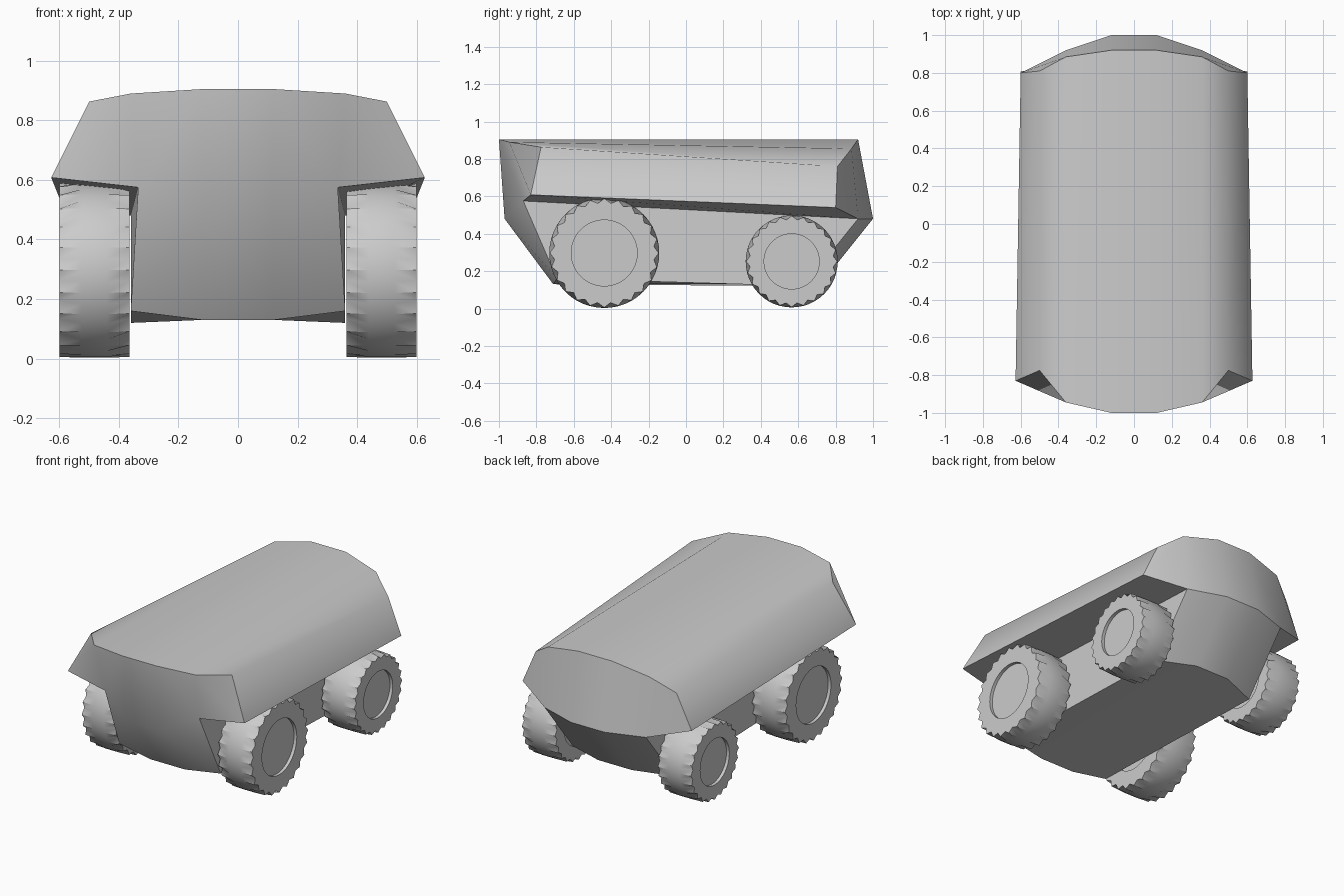
import bpy, bmesh, math

if "Cube" in bpy.data.objects:
    bpy.data.objects.remove(bpy.data.objects["Cube"])


def make_object(name, bm, angle):
    bmesh.ops.recalc_face_normals(bm, faces=bm.faces[:])
    mesh = bpy.data.meshes.new(name)
    bm.to_mesh(mesh)
    bm.free()
    obj = bpy.data.objects.new(name, mesh)
    bpy.context.collection.objects.link(obj)
    bpy.ops.object.select_all(action='DESELECT')
    obj.select_set(True)
    bpy.context.view_layer.objects.active = obj
    bpy.ops.object.shade_smooth_by_angle(angle=math.radians(angle))
    return obj


# Hull: matching half sections at the nose and tail, from roof centre to belly
# order: roof, roof, roof edge, fender lip, fender root, belly corner, belly
NOSE = [(0.12, -1.0, 0.905), (0.36, -0.945, 0.89), (0.5, -0.775, 0.863),
        (0.627, -0.83, 0.608), (0.335, -0.87, 0.575),
        (0.36, -0.69, 0.16), (0.12, -0.71, 0.13)]
TAIL = [(0.12, 0.92, 0.905), (0.36, 0.885, 0.855), (0.5, 0.81, 0.76),
        (0.6, 0.80, 0.54), (0.36, 0.92, 0.48),
        (0.36, 0.63, 0.12), (0.12, 0.72, 0.13)]


def mirrored_loop(bm, half):
    right = [bm.verts.new(p) for p in half]
    left = [bm.verts.new((-x, y, z)) for x, y, z in half]
    return right, left


def build_hull():
    bm = bmesh.new()
    ends = [(mirrored_loop(bm, NOSE), -0.97), (mirrored_loop(bm, TAIL), 1.0)]
    # Nose and tail panels bulge around a mid-height pair of points
    for sides, y in ends:
        mids = [bm.verts.new((sx * 0.12, y, 0.48)) for sx in (1, -1)]
        for s, m in zip(sides, mids):
            bm.faces.new((s[0], s[1], s[4], m))
            bm.faces.new((s[1], s[2], s[3], s[4]))
            bm.faces.new((m, s[4], s[5], s[6]))
        r, l = sides
        bm.faces.new((r[0], mids[0], mids[1], l[0]))
        bm.faces.new((mids[0], r[6], l[6], mids[1]))
    # Long panels: roof, sides, fender undersides and belly
    a = ends[0][0][0] + ends[0][0][1][::-1]
    b = ends[1][0][0] + ends[1][0][1][::-1]
    for i in range(len(a)):
        j = (i + 1) % len(a)
        bm.faces.new((a[i], a[j], b[j], b[i]))
    make_object("hull", bm, 42)


# Wheel: lathed tyre with notched shoulders and a recessed hub
def build_wheel(name, side, y, z, radius, lugs=24):
    inner, outer = 0.365, 0.6
    hub = radius * 0.6
    # (x, radius, notched radius)
    profile = [(outer - 0.02, hub, hub), (outer, hub, hub),
               (outer, radius * 0.99, radius * 0.91),
               (outer - 0.075, radius, radius),
               (inner + 0.075, radius, radius),
               (inner, radius * 0.99, radius * 0.91),
               (inner, hub, hub), (inner + 0.02, hub, hub)]
    bm = bmesh.new()
    n = lugs * 2
    rings = []
    for x, r_high, r_low in profile:
        ring = []
        for k in range(n):
            r = r_low if k % 2 else r_high
            t = 2 * math.pi * k / n
            ring.append(bm.verts.new((side * x, y + r * math.sin(t), z + r * math.cos(t))))
        rings.append(ring)
    for p, q in zip(rings, rings[1:]):
        for k in range(n):
            m = (k + 1) % n
            bm.faces.new((p[k], p[m], q[m], q[k]))
    bm.faces.new(rings[0])
    bm.faces.new(rings[-1])
    make_object(name, bm, 40)


build_hull()
for side, label in ((1, "right"), (-1, "left")):
    build_wheel("front_wheel_" + label, side, -0.437, 0.297, 0.294)
    build_wheel("rear_wheel_" + label, side, 0.565, 0.252, 0.246)
